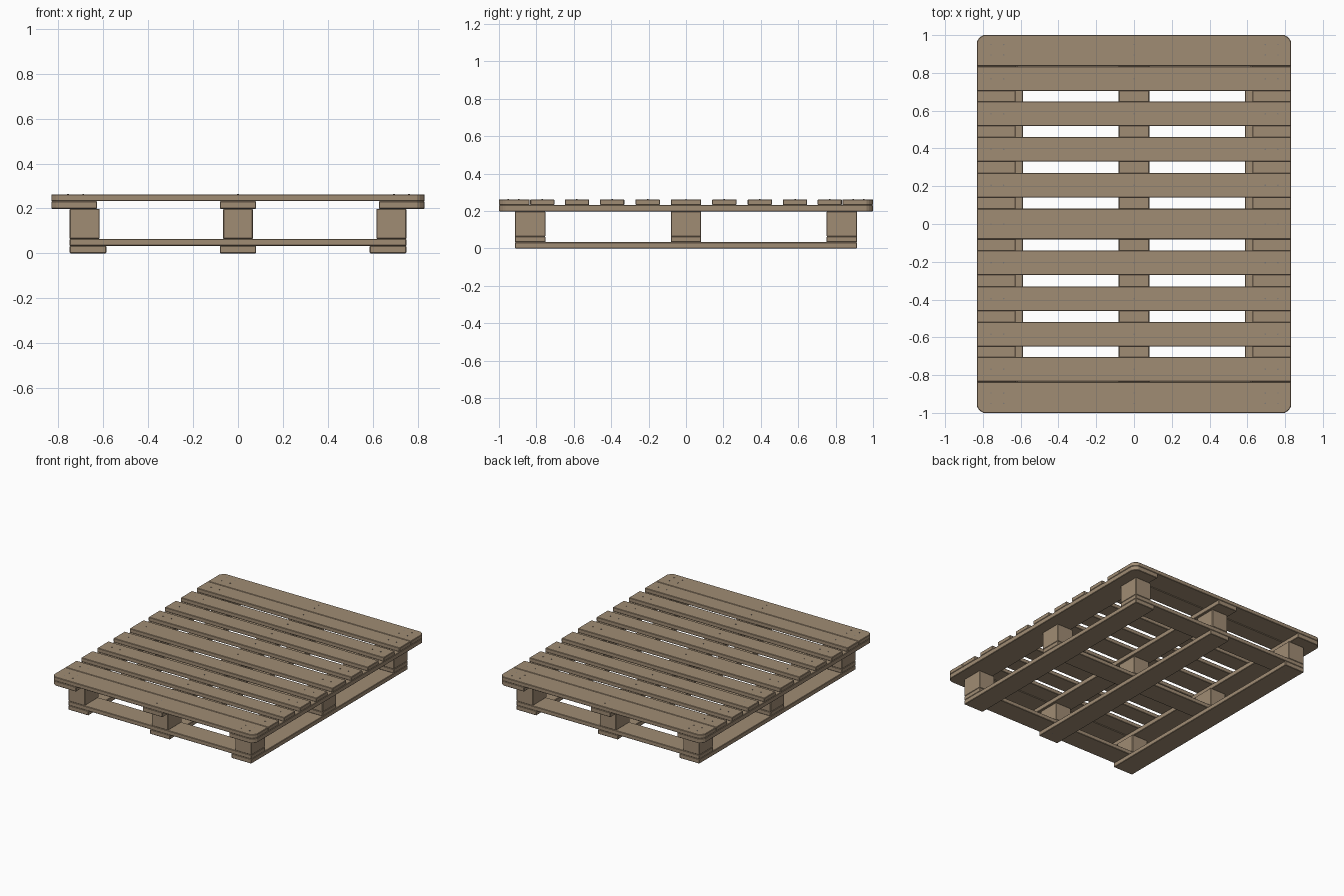
import bpy, bmesh

if "Cube" in bpy.data.objects:
    bpy.data.objects.remove(bpy.data.objects["Cube"])


def material(name, rgb):
    m = bpy.data.materials.new(name)
    m.diffuse_color = (*rgb, 1)
    m.use_nodes = True
    m.node_tree.nodes["Principled BSDF"].inputs["Base Color"].default_value = m.diffuse_color
    return m


wood = material("wood", (0.352, 0.262, 0.174))
steel = material("nail_steel", (0.22, 0.20, 0.18))


def finish(bm, name, mat):
    me = bpy.data.meshes.new(name)
    bm.to_mesh(me)
    bm.free()
    me.materials.append(mat)
    ob = bpy.data.objects.new(name, me)
    bpy.context.collection.objects.link(ob)
    return ob


def board(name, x, y, z, corner=None):
    """Timber between (min, max) ranges; corner(co) picks upright edges to round."""
    bm = bmesh.new()
    bmesh.ops.create_cube(bm, size=1)
    for v in bm.verts:
        for i, (lo, hi) in enumerate((x, y, z)):
            v.co[i] = lo if v.co[i] < 0 else hi
    if corner:
        edges = [e for e in bm.edges
                 if abs(e.verts[0].co.z - e.verts[1].co.z) > 0.01 and corner(e.verts[0].co)]
        bmesh.ops.bevel(bm, geom=edges, offset=0.035, segments=3, profile=0.35, affect='EDGES')
    # eased timber edges
    sharp = [e for e in bm.edges if e.calc_face_angle(0) > 1.0]
    bmesh.ops.bevel(bm, geom=sharp, offset=0.003, segments=1, affect='EDGES')
    return finish(bm, name, wood)


def outer_corner(co):
    return abs(co.x) > 0.82 and abs(co.y) > 0.99


# Layer heights from the ground up
Z0, Z1, Z2, Z3, Z4, Z5 = 0, 0.033, 0.064, 0.198, 0.232, 0.262

# Ranges across the width: runner, block, stringer
columns = {
    "left": ((-0.75, -0.587), (-0.75, -0.617), (-0.832, -0.628)),
    "middle": ((-0.081, 0.081), (-0.066, 0.066), (-0.081, 0.081)),
    "right": ((0.587, 0.75), (0.617, 0.75), (0.628, 0.832)),
}
rows = {"front": (-0.915, -0.752), "centre": (-0.081, 0.081), "back": (0.752, 0.915)}

for col, (runner, block, stringer) in columns.items():
    board(f"bottom_runner_{col}", runner, (-0.915, 0.915), (Z0, Z1))
    board(f"stringer_{col}", stringer, (-1, 1), (Z3, Z4), outer_corner)
    for row, yr in rows.items():
        board(f"block_{row}_{col}", block, yr, (Z2, Z3))

for row, yr in rows.items():
    board(f"cross_board_{row}", (-0.75, 0.75), yr, (Z1, Z2))

# Deck slats, mirrored front to back around the wide centre slat
half = [(0.14, 0.27), (0.33, 0.46), (0.518, 0.648), (0.704, 0.833), (0.836, 1.0)]
slats = [(-b, -a) for a, b in reversed(half)] + [(-0.081, 0.081)] + half
for i, yr in enumerate(slats):
    board(f"deck_slat_{i + 1}", (-0.832, 0.832), yr, (Z4, Z5), outer_corner)


def nails(name, points, z):
    bm = bmesh.new()
    for x, y in points:
        g = bmesh.ops.create_cone(bm, cap_ends=True, segments=8, radius1=0.004,
                                  radius2=0.004, depth=0.004)
        bmesh.ops.translate(bm, verts=g["verts"], vec=(x, y, z))
    finish(bm, name, steel)


# Nail heads on the deck: double rows on the end slats, single rows elsewhere
top = []
for a, b in slats:
    mid = (a + b) / 2
    ys = [mid]
    if abs(mid) > 0.9:
        s = 1 if mid > 0 else -1
        ys = [s * 0.95, s * 0.895]
    top += [(x, y) for y in ys for x in (-0.757, -0.69, 0, 0.695, 0.762)]
nails("deck_nails", top, Z5)

# Nail heads under the runners at each block
nails("runner_nails", [(x + d, y) for x in (-0.68, 0, 0.68) for d in (-0.02, 0.03)
                       for y in (-0.83, 0, 0.83)], 0.002)
